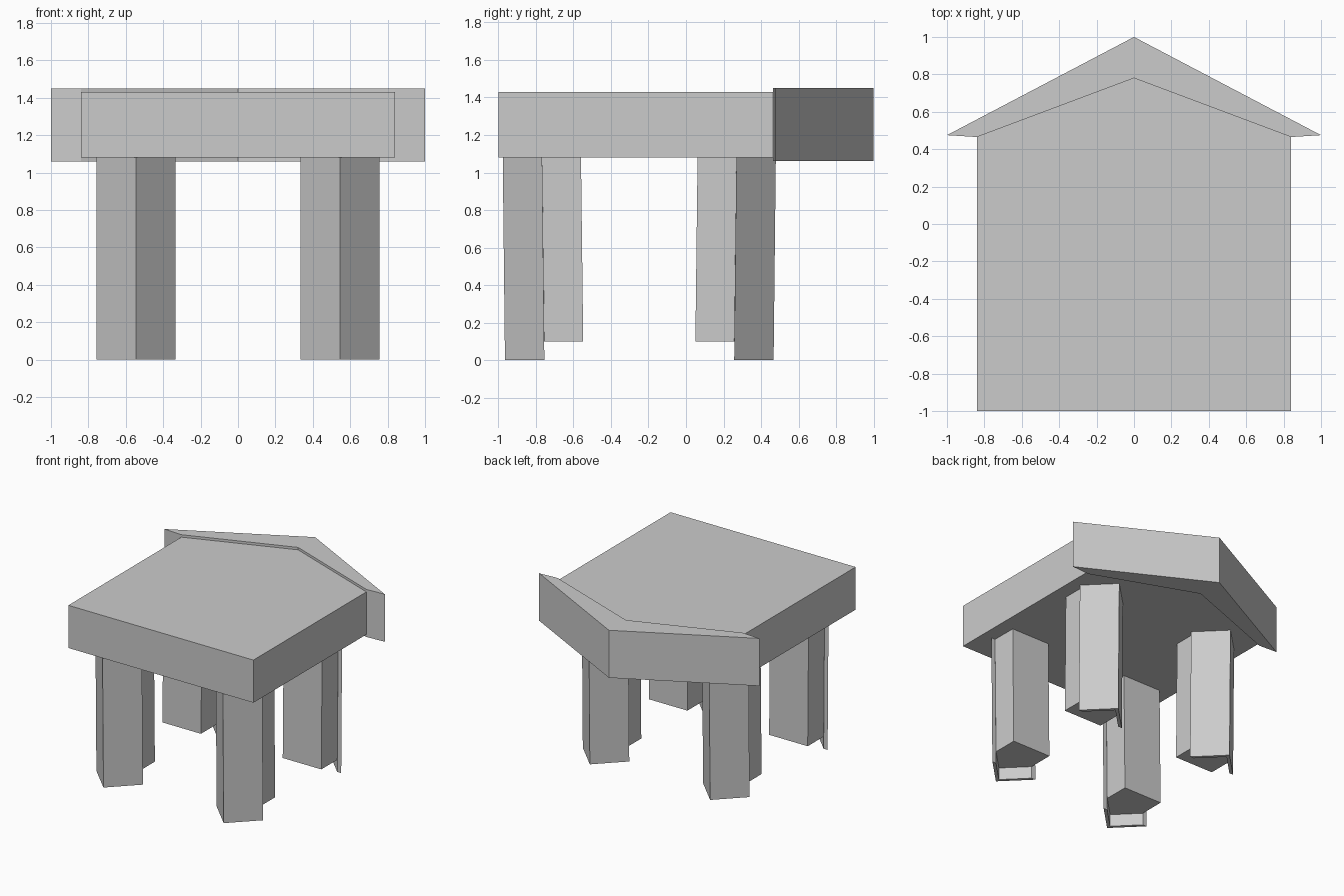
import bpy
import bmesh

cube = bpy.data.objects.get("Cube")
if cube:
    bpy.data.objects.remove(cube, do_unlink=True)

# Single grey finish
grey = bpy.data.materials.new("light_grey")
grey.use_nodes = True
colour = (0.6, 0.6, 0.6, 1)
grey.diffuse_color = colour
grey.node_tree.nodes["Principled BSDF"].inputs["Base Color"].default_value = colour


def prism(name, outline, bottom, top, lean=0.0):
    """Extrude an outline upward, sliding the top along y by lean."""
    bm = bmesh.new()
    low = [bm.verts.new((x, y, bottom)) for x, y in outline]
    face = bm.faces.new(low)
    new = bmesh.ops.extrude_face_region(bm, geom=[face])["geom"]
    for v in new:
        if isinstance(v, bmesh.types.BMVert):
            v.co.z = top
            v.co.y += lean
    bmesh.ops.recalc_face_normals(bm, faces=bm.faces)
    mesh = bpy.data.meshes.new(name)
    bm.to_mesh(mesh)
    bm.free()
    mesh.materials.append(grey)
    obj = bpy.data.objects.new(name, mesh)
    bpy.context.collection.objects.link(obj)
    return obj


def gable(half, end, eave, apex):
    """Rectangle with a pointed end."""
    return [(-half, end), (half, end), (half, eave), (0, apex), (-half, eave)]


def chevron(outer, tip, outer_apex, inner, eave, inner_apex):
    """V-shaped band that caps the pointed end."""
    return [(-outer, tip), (0, outer_apex), (outer, tip),
            (inner, eave), (0, inner_apex), (-inner, eave)]


# Slab and its raised pointed rim
prism("top_slab", gable(0.84, -1.0, 0.465, 0.78), 1.08, 1.43)
prism("top_rim", chevron(1.0, 0.475, 1.0, 0.84, 0.465, 0.78), 1.06, 1.45)

# Legs point outward, front and back, and splay slightly
for side, x in (("left", 0.546), ("right", -0.546)):
    for end, sign, y in (("front", -1, -0.755), ("back", 1, 0.257)):
        core = prism(f"{end}_{side}_leg_core", gable(0.175, -0.207, 0, 0.175),
                     0.1, 1.1, 0.012)
        shell = prism(f"{end}_{side}_leg_shell",
                      chevron(0.211, 0, 0.21, 0.175, 0, 0.175), 0, 1.1, 0.012)
        for part in (core, shell):
            for v in part.data.vertices:
                v.co.x += x
                v.co.y = v.co.y * sign + y
            if sign < 0:
                part.data.flip_normals()
